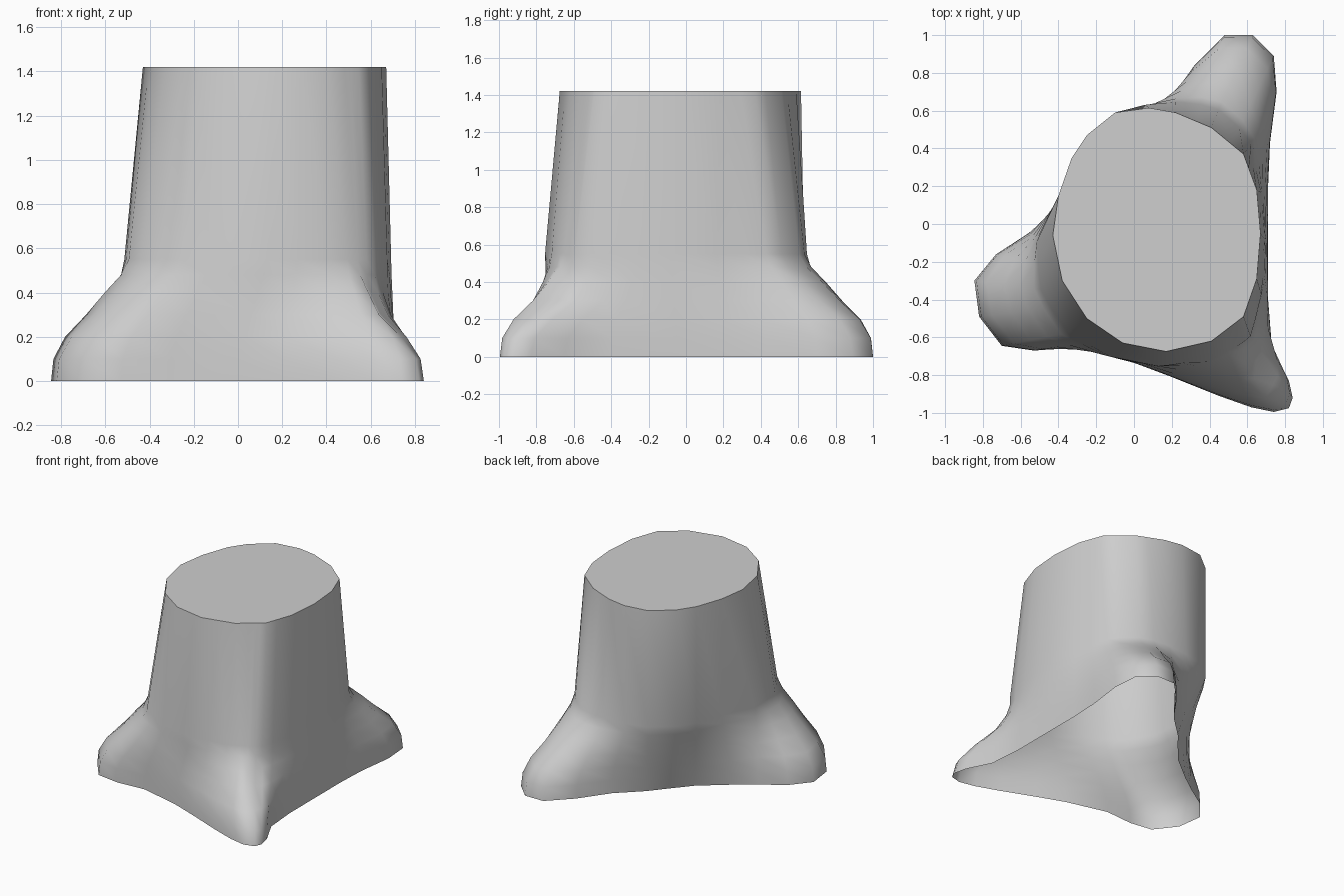
import bpy, bmesh
from math import radians

if "Cube" in bpy.data.objects:
    bpy.data.objects.remove(bpy.data.objects["Cube"], do_unlink=True)

HEIGHT, SHOULDER = 1.42, .55

# Outline of the cut top, counterclockwise
TOP = [
    (.67, -.05), (.65, .18), (.58, .37), (.41, .51), (.22, .59), (.08, .615),
    (-.10, .59), (-.25, .47), (-.33, .35), (-.40, .15), (-.43, -.06), (-.38, -.30),
    (-.25, -.50), (-.06, -.63), (.17, -.675), (.41, -.62), (.58, -.49), (.65, -.29),
]
# Columns of the wall: position along the top outline, foot x, foot y
COLUMNS = [
    (0, .71, -.05), (1, .71, .2), (1.6, .72, .43),
    # back root
    (2, .755, .70), (2.4, .74, .89), (3, .63, 1), (3.4, .48, 1), (4, .32, .84),
    # hollow between the roots
    (5, .17, .63), (6, 0, .47), (7, -.1, .35), (8, -.22, .21), (9, -.42, .05),
    # side root
    (10, -.56, -.05), (10.5, -.73, -.16), (11, -.845, -.30), (11.4, -.82, -.49),
    (12, -.70, -.645), (12.4, -.53, -.67),
    # long front edge
    (13, -.31, -.655), (14, 0, -.735), (14.5, .2, -.81), (15, .45, -.91),
    # narrow front root
    (15.4, .62, -.97), (15.6, .74, -.995), (15.8, .82, -.975), (16, .84, -.92),
    (16.4, .82, -.83), (17, .73, -.65), (17.5, .71, -.4),
]
# Flare of the roots: height, share of the way from trunk to foot
FLARE = [(.48, .10), (.40, .31), (.30, .55), (.20, .82), (.10, .97), (0, 1)]


def mix(a, b, f):
    return tuple(p + (q - p) * f for p, q in zip(a, b))


def column(pos, foot):
    """Points of one wall column from the cut top down to the ground."""
    i = int(pos)
    top = mix(TOP[i], TOP[(i + 1) % len(TOP)], pos - i)
    hollow = 6 <= pos <= 9
    # the trunk widens downwards and leans into the roots, except above the hollow
    waist = top
    if not hollow:
        waist = (top[0] * 1.09 - .04, top[1] * 1.075 - .03)
        waist = mix(waist, foot, .18 if 2 <= pos <= 4 else .1)
    # the front root is the thinnest, with its outer side the steepest
    power = 1
    if 14.5 <= pos <= 17:
        power = 1.2 if pos < 15.7 else 2.2
    points = [(*top, HEIGHT), (*waist, SHOULDER)]
    for z, share in FLARE:
        share = 1 - z / SHOULDER if hollow else share ** power
        points.append((*mix(waist, foot, share), z))
    return points


# Walls and cut top; the underside is open
bm = bmesh.new()
walls = [[bm.verts.new(p) for p in column(pos, foot)] for pos, *foot in COLUMNS]
for left, right in zip(walls, walls[1:] + walls[:1]):
    for k in range(len(left) - 1):
        bm.faces.new((left[k], left[k + 1], right[k + 1], right[k]))
bm.faces.new([wall[0] for wall in walls])

mesh = bpy.data.meshes.new("tree_stump")
bm.to_mesh(mesh)
bm.free()
stump = bpy.data.objects.new("tree_stump", mesh)
bpy.context.collection.objects.link(stump)

# Plain grey material
grey = bpy.data.materials.new("light_grey")
grey.use_nodes = True
colour = (.62, .62, .62, 1)
grey.diffuse_color = colour
grey.node_tree.nodes["Principled BSDF"].inputs["Base Color"].default_value = colour
mesh.materials.append(grey)

# Smooth walls with a crisp rim
bpy.ops.object.select_all(action='DESELECT')
stump.select_set(True)
bpy.context.view_layer.objects.active = stump
bpy.ops.object.shade_smooth_by_angle(angle=radians(60))
